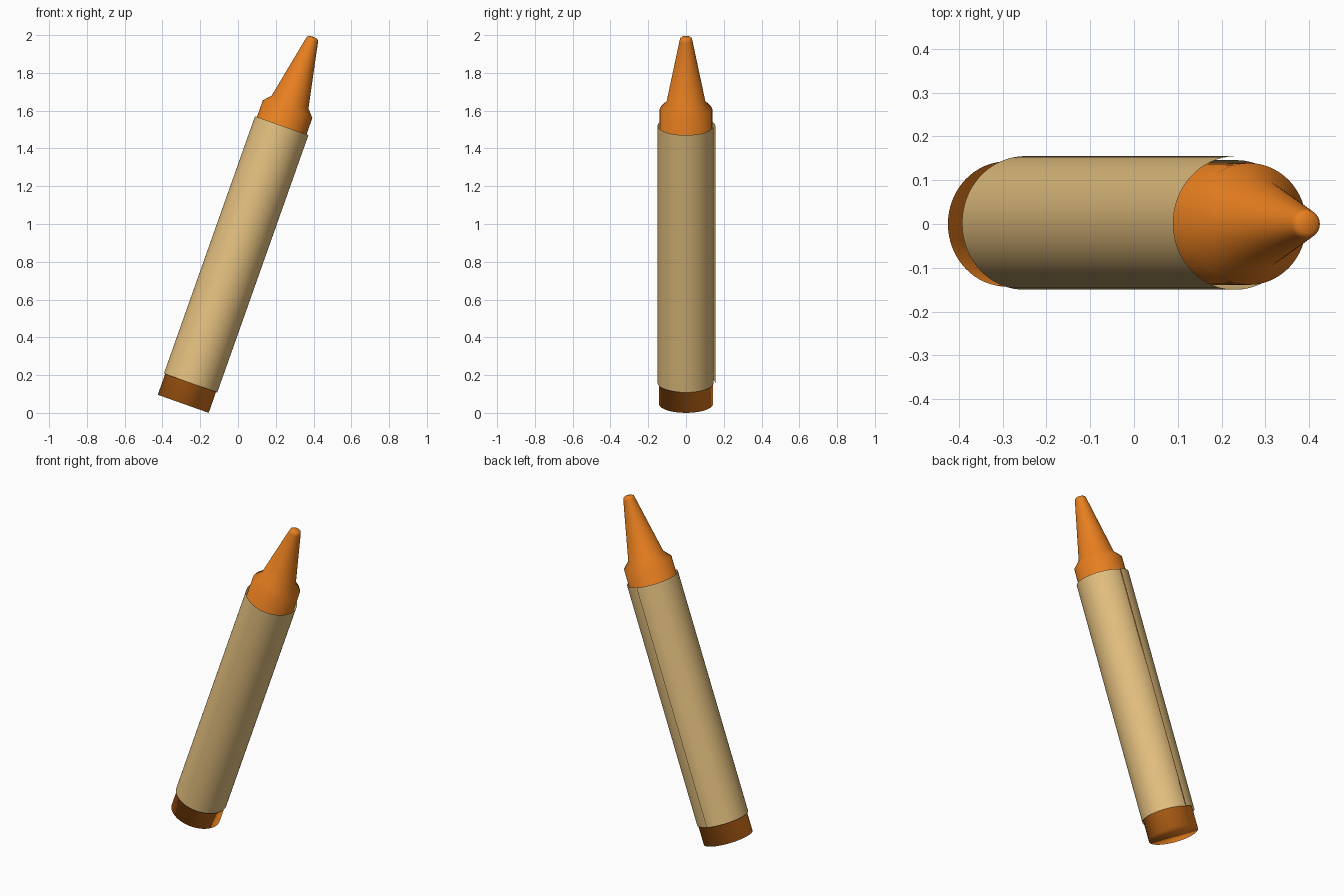
import bpy, bmesh, math

cube = bpy.data.objects.get("Cube")
if cube:
    bpy.data.objects.remove(cube, do_unlink=True)

TILT = math.radians(19.5)
BASE = (-0.29, 0.0, 0.048)
SIDES = 64
PAPER_LOW, PAPER_HIGH = 0.117, 1.562


def material(name, colour):
    mat = bpy.data.materials.new(name)
    mat.use_nodes = True
    mat.diffuse_color = (*colour, 1)
    mat.node_tree.nodes["Principled BSDF"].inputs["Base Color"].default_value = (*colour, 1)
    return mat


orange = material("orange wax", (0.80, 0.21, 0.014))
tan = material("tan paper", (0.78, 0.53, 0.215))


def finish(name, bm, mat):
    """Turn the mesh into a tilted, fully smooth-shaded object."""
    for face in bm.faces:
        face.smooth = True
    mesh = bpy.data.meshes.new(name)
    bm.to_mesh(mesh)
    bm.free()
    mesh.materials.append(mat)
    obj = bpy.data.objects.new(name, mesh)
    bpy.context.collection.objects.link(obj)
    obj.location = BASE
    obj.rotation_euler = (0, TILT, 0)


# Wax stick: straight body, sloped shoulder and blunt tip, closed by a flat foot
profile = [(0.143, 0), (0.139, 1.655), (0.103, 1.695), (0.034, 2.04),
           (0.031, 2.052), (0.022, 2.059), (0, 2.061)]
bm = bmesh.new()
verts = [bm.verts.new((r, 0, z)) for r, z in profile]
edges = [bm.edges.new(pair) for pair in zip(verts, verts[1:])]
bmesh.ops.spin(bm, geom=verts + edges, cent=(0, 0, 0), axis=(0, 0, 1),
               angle=math.tau, steps=SIDES)
bmesh.ops.remove_doubles(bm, verts=bm.verts, dist=0.0002)
bmesh.ops.holes_fill(bm, edges=[e for e in bm.edges if e.is_boundary], sides=0)
bmesh.ops.recalc_face_normals(bm, faces=bm.faces)
finish("wax_stick", bm, orange)

# Paper sleeve: one sheet rolled round, its outer end lapping the inner at the back
bm = bmesh.new()
rows = []
for i in range(SIDES + 1):
    t = i / SIDES
    angle = math.radians(93) - math.radians(363) * t
    # The inner end dips towards the wax and the outer end lifts away
    radius = 0.15 - 0.0045 * max(0, 1 - 4 * t) + 0.005 * max(0, 4 * t - 3)
    x, y = radius * math.cos(angle), radius * math.sin(angle)
    rows.append([bm.verts.new((x, y, z)) for z in (PAPER_LOW, PAPER_HIGH)])
for (a_low, a_high), (b_low, b_high) in zip(rows, rows[1:]):
    bm.faces.new((a_low, a_high, b_high, b_low))
finish("paper_sleeve", bm, tan)
